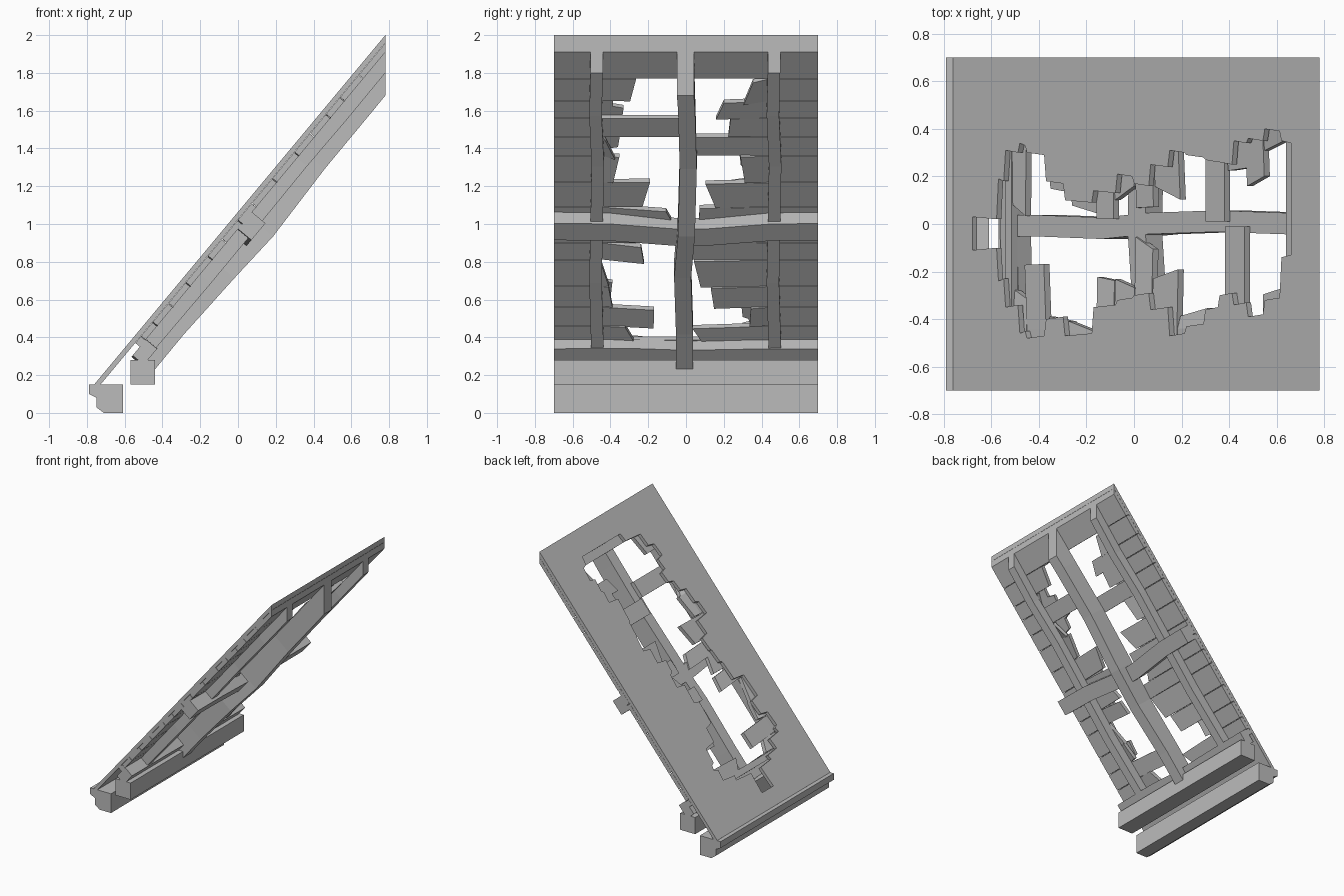
import bpy, bmesh, random
from mathutils import Vector

random.seed(4)
cube = bpy.data.objects.get("Cube")
if cube:
    bpy.data.objects.remove(cube)

mat = bpy.data.materials.new("weathered grey")
mat.use_nodes = True
GREY = (0.5, 0.5, 0.5, 1)
mat.diffuse_color = GREY
mat.node_tree.nodes["Principled BSDF"].inputs["Base Color"].default_value = GREY

HALF = 0.7            # half width of the roof
EAVE = 2.407          # slope length
SKIN, BOARD = 0.026, 0.058   # depth of skin and board undersides


def on_roof(s, y, d):
    """s runs down the slope from the ridge, d goes in below the surface."""
    if s < 0.01:
        s = 1.2 * d   # plumb cut at the ridge
    return Vector((0.78 - 0.64 * s + 0.768 * d, y, 2 - 0.768 * s - 0.64 * d))


def slope_at_x(x):
    return (0.78 - x) / 0.64


def slope_at_z(z, d=BOARD):
    return (2 - 0.64 * d - z) / 0.768


def finish(name, bm):
    bmesh.ops.recalc_face_normals(bm, faces=bm.faces)
    mesh = bpy.data.meshes.new(name)
    bm.to_mesh(mesh)
    bm.free()
    mesh.materials.append(mat)
    obj = bpy.data.objects.new(name, mesh)
    bpy.context.collection.objects.link(obj)
    return obj


def loft(bm, rings):
    """Join rings of equal size and cap both ends."""
    loops = [[bm.verts.new(p) for p in ring] for ring in rings]
    n = len(loops[0])
    for a, b in zip(loops, loops[1:]):
        for i in range(n):
            j = (i + 1) % n
            bm.faces.new((a[i], a[j], b[j], b[i]))
    bm.faces.new(loops[0])
    bm.faces.new(loops[-1])


def across(name, profile):
    """Straight timber along y from an x, z profile."""
    bm = bmesh.new()
    loft(bm, [[(x, y, z) for x, z in profile] for y in (-HALF, HALF)])
    finish(name, bm)


def rafter(name, path, width):
    """Timber down the slope; path holds s, y centre and lower depth."""
    bm = bmesh.new()
    w = width / 2
    loft(bm, [[on_roof(s, y - w, BOARD), on_roof(s, y + w, BOARD),
               on_roof(s, y + w, d), on_roof(s, y - w, d)] for s, y, d in path])
    finish(name, bm)


def purlin(name, s0, s1, depth, bends):
    """Timber along y; bends hold y and a shift down the slope."""
    bm = bmesh.new()
    loft(bm, [[on_roof(s0 + b, y, BOARD), on_roof(s1 + b, y, BOARD),
               on_roof(s1 + b, y, depth), on_roof(s0 + b, y, depth)]
              for y, b in bends])
    finish(name, bm)


# Roof skin with a ragged hole: x of each course, hole edge on -y and +y
HOLE_END = 0.66
courses = [
    (-.68, .11, .03), (-.57, .24, .19), (-.54, .35, .31), (-.48, .46, .34),
    (-.45, .48, .30), (-.37, .40, .18), (-.29, .47, .10), (-.17, .35, .14),
    (-.07, .32, .21), (0, .30, .17), (.07, .36, .25), (.15, .47, .31),
    (.22, .43, .29), (.3, .36, .27), (.36, .30, .26), (.42, .34, .35),
    (.48, .39, .36), (.55, .32, .40), (.62, .14, .35)]
bm = bmesh.new()
for side in (-1, 1):
    edge = []
    for i, row in enumerate(courses):
        stop = courses[i + 1][0] - 0.008 if i + 1 < len(courses) else HOLE_END
        y = row[1] if side < 0 else row[2]
        edge += [(slope_at_x(row[0]), y), (slope_at_x(stop), y - 0.01)]
    outline = [(0, HALF), (EAVE, HALF), (EAVE, 0), (edge[0][0], 0)]
    outline += edge + [(edge[-1][0], 0), (0, 0)]
    loft(bm, [[on_roof(s, side * y, d) for s, y in outline] for d in (0, SKIN)])
seam = [f for f in bm.faces if all(abs(v.co.y) < 1e-5 for v in f.verts)]
bmesh.ops.delete(bm, geom=seam, context='FACES')
bmesh.ops.remove_doubles(bm, verts=bm.verts, dist=1e-5)
finish("roof_skin", bm)


# Boards below the skin
def board(bm, s0, s1, outer, inner0, inner1, sag=0.0, slip=0.0):
    rings = []
    for d in (SKIN + 0.001, BOARD):
        rings.append([on_roof(s0, outer, d), on_roof(s1, outer, d),
                      on_roof(s1 + slip, inner1, d + sag),
                      on_roof(s0 + slip, inner0, d + sag)])
    loft(bm, rings)


bm = bmesh.new()
board(bm, 0, slope_at_z(1.77), -HALF, HALF, HALF)
board(bm, slope_at_z(.385), slope_at_z(.35), -HALF, HALF, HALF)
finish("whole_boards", bm)

heights = [1.77, 1.65, 1.56, 1.46, 1.36, 1.22, 1.09, 1.0, .9, .81, .67, .56, .46, .385]
broken = {
    -1: [.28, .46, .01, .40, .37, .21, .08, .25, .23, .43, .40, .17, .30],
    1: [.33, .18, .23, .01, .30, .13, .07, .13, .02, .06, .14, .34, .06]}
for side, label in ((-1, "right"), (1, "left")):
    bm = bmesh.new()
    for top, low, end in zip(heights, heights[1:], broken[side]):
        s0, s1 = slope_at_z(top) + 0.002, slope_at_z(low) - 0.002
        loose = end > 0.05
        # sound part up to the outer rafter, then the splintered part
        joint = max(0.44, end + 0.03)
        board(bm, s0, s1, side * HALF, side * joint, side * joint)
        jag = random.uniform(-0.03, 0.03) if loose else 0
        board(bm, s0, s1, side * joint, side * (end + jag), side * (end - jag),
              random.uniform(0, 0.025) if loose else 0,
              random.uniform(-0.012, 0.02) if loose else 0)
    finish(label + "_broken_boards", bm)

# Rafters
rafter("centre_rafter", [(0, -.003, .205), (.35, .003, .206), (.75, .012, .207),
                         (1.2, .002, .226), (1.5, -.018, .21), (1.9, -.008, .195),
                         (2.14, -.008, .196)], 0.09)
for label, y in (("right", -.473), ("left", .466)):
    rafter(label + "_rafter", [(0, y, .128), (.45, y - .006, .13), (.8, y + .006, .126),
                               (1.2, y, .13), (1.6, y - .006, .132), (2.055, y + .004, .128)],
           0.066)

# Purlins across the slope
purlin("middle_purlin", 1.177, 1.293, .15,
       [(-HALF, -.005), (-.4, 0), (-.05, .035), (.1, .035), (.45, 0), (HALF, -.003)])
purlin("lower_purlin", 2.05, 2.16, .135,
       [(-HALF, 0), (-.3, -.003), (0, .01), (.3, .003), (HALF, 0)])

# Wall plate and eave beam
across("wall_plate", [(-.57, .15), (-.44, .15), (-.44, .28), (-.57, .28)])
across("eave_beam", [(-.79, .15), (-.61, .15), (-.61, 0), (-.71, 0),
                     (-.75, .03), (-.75, .08), (-.79, .1)])
